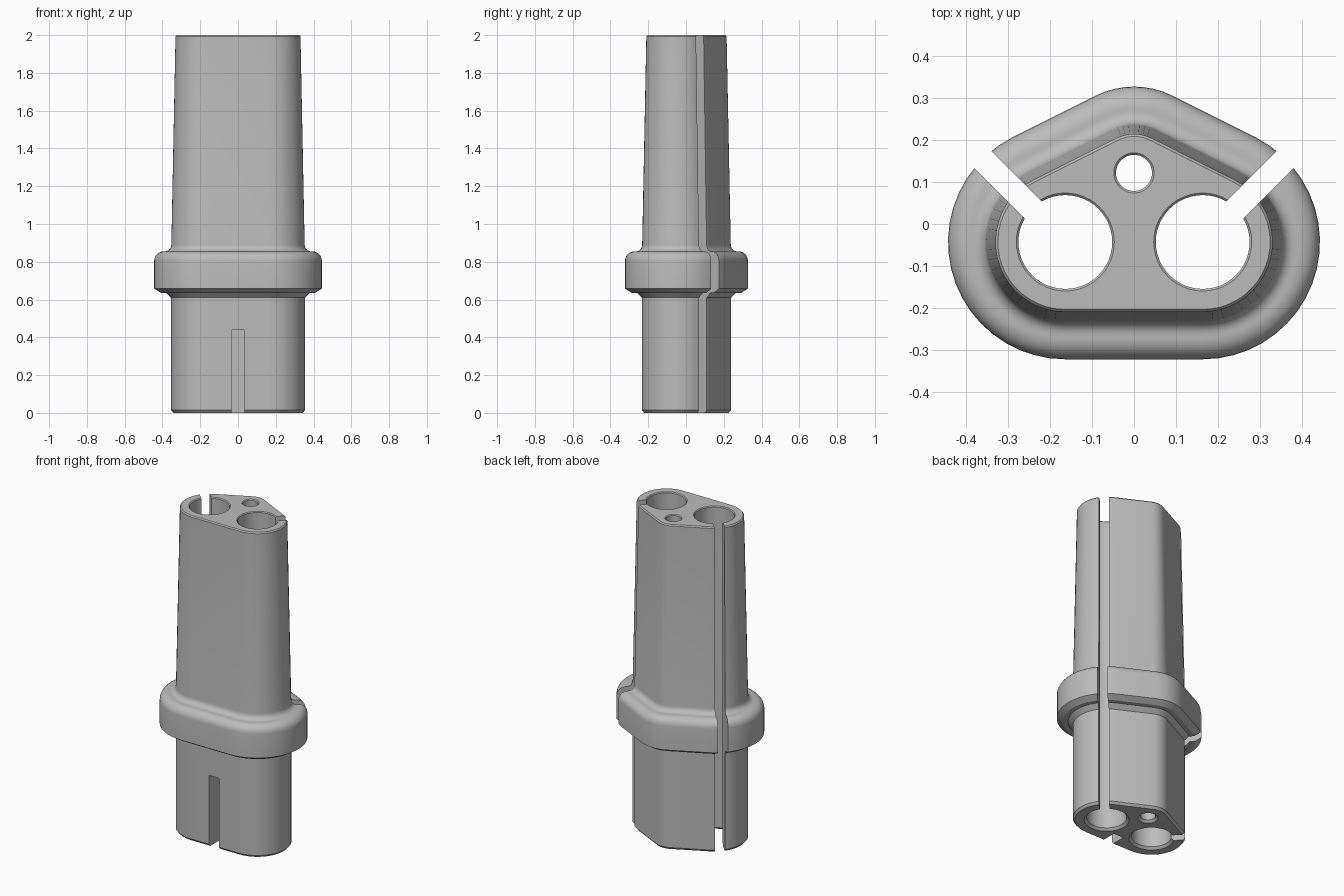
import bpy
import bmesh
from math import pi, cos, sin, acos, atan2, hypot
from mathutils import Matrix, Vector

if "Cube" in bpy.data.objects:
    bpy.data.objects.remove(bpy.data.objects["Cube"], do_unlink=True)

HEIGHT = 2.0
BORE = Vector((0.164, -0.043))   # centre of the left large bore
PEAK = Vector((0, 0.122))        # centre of the small bore and rear corner
PEAK_INSET = 0.074               # rear corner radius is this much tighter

grey = bpy.data.materials.new("mid_grey")
grey.use_nodes = True
COLOUR = (0.5, 0.5, 0.5, 1)
grey.diffuse_color = COLOUR
grey.node_tree.nodes["Principled BSDF"].inputs["Base Color"].default_value = COLOUR


def make_object(name, bm):
    bmesh.ops.recalc_face_normals(bm, faces=bm.faces)
    mesh = bpy.data.meshes.new(name)
    bm.to_mesh(mesh)
    bm.free()
    mesh.materials.append(grey)
    ob = bpy.data.objects.new(name, mesh)
    bpy.context.collection.objects.link(ob)
    return ob


def loft(name, rings):
    """Skin a stack of equal rings and cap both ends."""
    bm = bmesh.new()
    loops = [[bm.verts.new(p) for p in ring] for ring in rings]
    n = len(loops[0])
    for low, high in zip(loops, loops[1:]):
        for i in range(n):
            j = (i + 1) % n
            bm.faces.new((low[i], low[j], high[j], high[i]))
    bm.faces.new(loops[0][::-1])
    bm.faces.new(loops[-1])
    return make_object(name, bm)


def outline(d, z):
    """Rounded triangle-backed section, d is the side radius."""
    v = BORE - PEAK
    tangent = atan2(v.y, v.x) + acos(-PEAK_INSET / hypot(v.x, v.y))
    right = Vector((-BORE.x, BORE.y))
    arcs = ((BORE, d, -pi / 2, tangent, 20),
            (PEAK, d - PEAK_INSET, tangent, pi - tangent, 8),
            (right, d, pi - tangent, 1.5 * pi, 20))
    return [(c.x + r * cos(a + (b - a) * i / n), c.y + r * sin(a + (b - a) * i / n), z)
            for c, r, a, b, n in arcs for i in range(n + 1)]


def quarter(cd, cz, rd, rz, start, end, n=6):
    return [(cd + rd * cos(start + (end - start) * i / n),
             cz + rz * sin(start + (end - start) * i / n)) for i in range(n + 1)]


# Body silhouette: plug end, collar with rounded top, tapered shaft
profile = [(0.178, 0), (0.19, 0.014), (0.19, 0.61), (0.217, 0.636), (0.245, 0.636), (0.28, 0.658)]
profile += quarter(0.23, 0.805, 0.05, 0.05, 0, pi / 2)
profile += quarter(0.222, 0.89, 0.033, 0.035, 1.5 * pi, pi)
profile += [(0.167, 1.993), (0.161, HEIGHT)]
body = loft("connector_body", [outline(d, z) for d, z in profile])


def bore_cutter(name, centre, radius):
    """Through hole with chamfered mouths."""
    steps = [(radius + 0.016, -0.002), (radius, 0.014),
             (radius, HEIGHT - 0.005), (radius + 0.007, HEIGHT + 0.002)]
    n = 48
    return loft(name, [[(centre.x + r * cos(2 * pi * i / n), centre.y + r * sin(2 * pi * i / n), z)
                        for i in range(n)] for r, z in steps])


def box_cutter(name, centre, size, turn=0):
    bm = bmesh.new()
    bmesh.ops.create_cube(bm, size=1, matrix=Matrix.Translation(centre)
                          @ Matrix.Rotation(turn, 4, "Z") @ Matrix.Diagonal((*size, 1)))
    return make_object(name, bm)


# Bores, diagonal slits through the outer walls, and the front key slot
cutters = [bore_cutter("small_bore_cutter", PEAK, 0.043)]
for side, label in ((1, "left"), (-1, "right")):
    c = Vector((side * BORE.x, BORE.y))
    cutters.append(bore_cutter(label + "_bore_cutter", c, 0.112))
    cutters.append(box_cutter(label + "_slit_cutter",
                              (c.x + side * 0.18, c.y + 0.18, HEIGHT / 2),
                              (0.46, 0.057, HEIGHT + 0.4), side * pi / 4))
cutters.append(box_cutter("key_slot_cutter", (0, -0.235, 0.17), (0.068, 0.2, 0.54)))

bpy.ops.object.select_all(action="DESELECT")
bpy.context.view_layer.objects.active = body
body.select_set(True)
for cutter in cutters:
    cutter.hide_render = True
    mod = body.modifiers.new(cutter.name, "BOOLEAN")
    mod.operation = "DIFFERENCE"
    mod.solver = "EXACT"
    mod.object = cutter
    bpy.ops.object.modifier_apply(modifier=mod.name)
for cutter in cutters:
    bpy.data.objects.remove(cutter, do_unlink=True)

bpy.ops.object.shade_smooth_by_angle(angle=pi / 6)
